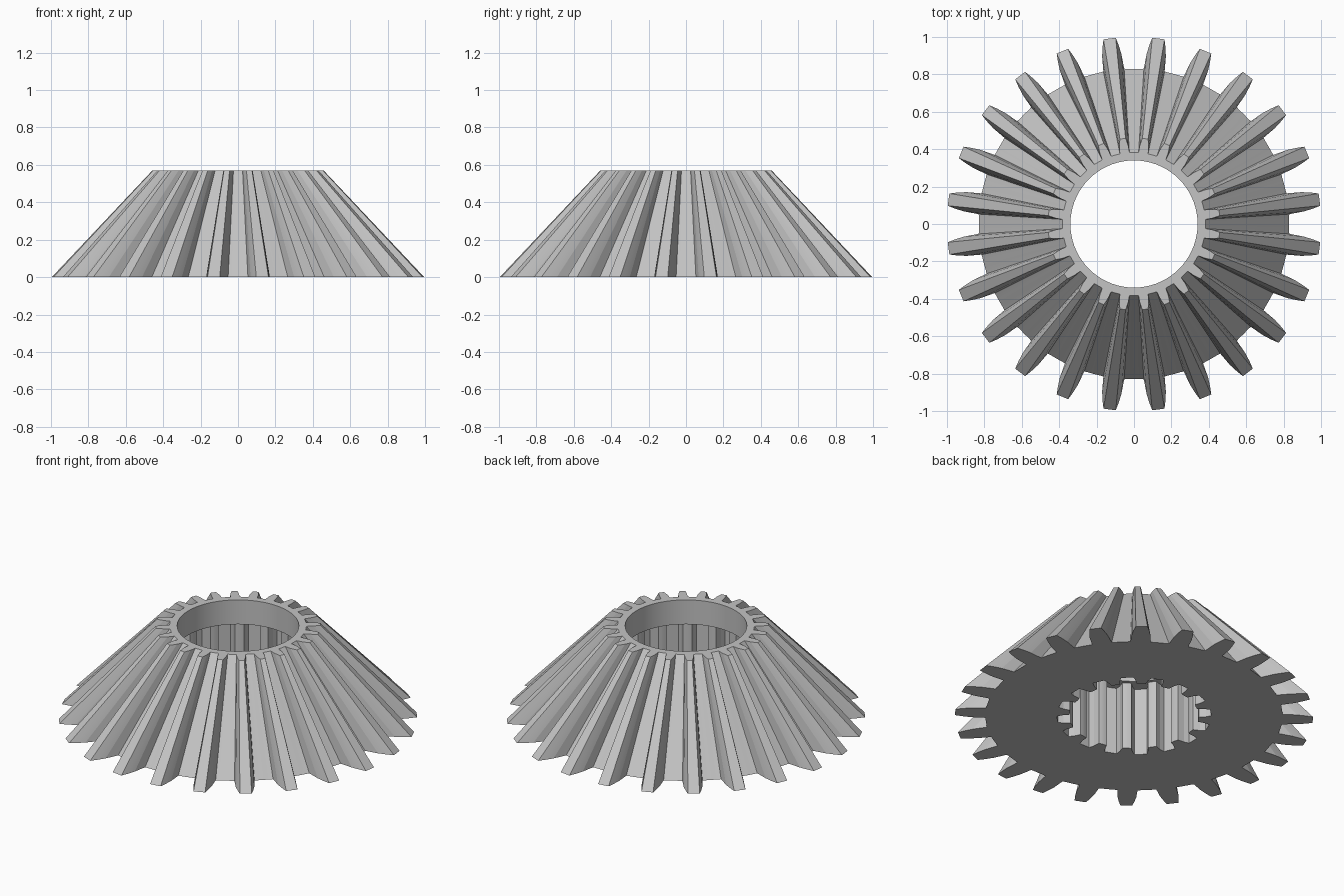
import bpy
import bmesh
from math import sin, cos, pi, hypot, atan2, radians

if "Cube" in bpy.data.objects:
    bpy.data.objects.remove(bpy.data.objects["Cube"])

TEETH, SLOTS = 24, 16
HEIGHT, TAPER = 0.57, 0.46
ROOT, BORE, LAND, LEDGE = 0.83, 0.34, 0.36, 0.42


def polar(r, a):
    return r * cos(a), r * sin(a)


def toothed_outline(count, base, profile, phase, arc_steps):
    """Ring of radial teeth; profile is (radius, half width) from root to tip."""
    pts = []
    pitch = 2 * pi / count
    half_root = atan2(profile[0][1], base)
    for i in range(count):
        centre = phase + i * pitch
        side = [(hypot(r, w), atan2(w, r)) for r, w in profile]
        pts += [polar(r, centre - a) for r, a in side]
        pts += [polar(r, centre + a) for r, a in reversed(side)]
        gap = pitch - 2 * half_root
        pts += [polar(base, centre + half_root + gap * k / arc_steps)
                for k in range(1, arc_steps)]
    return pts


bm = bmesh.new()


def ring(points, z, scale=1.0):
    verts = [bm.verts.new((x * scale, y * scale, z)) for x, y in points]
    edges = [bm.edges.new((v, verts[i - 1])) for i, v in enumerate(verts)]
    return verts, edges


def wall(a, b):
    for i in range(len(a[0])):
        bm.faces.new((a[0][i - 1], a[0][i], b[0][i], b[0][i - 1]))


def cap(outer, inner):
    bmesh.ops.triangle_fill(bm, edges=outer[1] + inner[1],
                            use_beauty=True, use_dissolve=False)


# Outer teeth, splined lower socket and round upper bore
teeth = toothed_outline(TEETH, ROOT,
                        [(ROOT, 0.056), (0.91, 0.052), (0.96, 0.043), (1.0, 0.033)],
                        pi / TEETH, 5)
splines = toothed_outline(SLOTS, LAND,
                          [(LAND, 0.046), (0.40, 0.043), (0.43, 0.034)], 0, 3)
circle = [polar(BORE, 2 * pi * i / 72) for i in range(72)]

base_rim, top_rim = ring(teeth, 0), ring(teeth, HEIGHT, TAPER)
socket_base, socket_top = ring(splines, 0), ring(splines, LEDGE)
bore_base, bore_top = ring(circle, LEDGE), ring(circle, HEIGHT)

wall(base_rim, top_rim)
wall(socket_base, socket_top)
wall(bore_base, bore_top)

# Flat annular faces
cap(base_rim, socket_base)
cap(socket_top, bore_base)
cap(top_rim, bore_top)
bmesh.ops.recalc_face_normals(bm, faces=bm.faces[:])

mesh = bpy.data.meshes.new("bevel_gear")
bm.to_mesh(mesh)
bm.free()
gear = bpy.data.objects.new("bevel_gear", mesh)
bpy.context.collection.objects.link(gear)

# Plain grey metal
grey = bpy.data.materials.new("light_grey")
grey.use_nodes = True
colour = (0.55, 0.55, 0.55, 1)
grey.diffuse_color = colour
grey.node_tree.nodes["Principled BSDF"].inputs["Base Color"].default_value = colour
mesh.materials.append(grey)

bpy.ops.object.select_all(action="DESELECT")
gear.select_set(True)
bpy.context.view_layer.objects.active = gear
bpy.ops.object.shade_smooth_by_angle(angle=radians(8))
